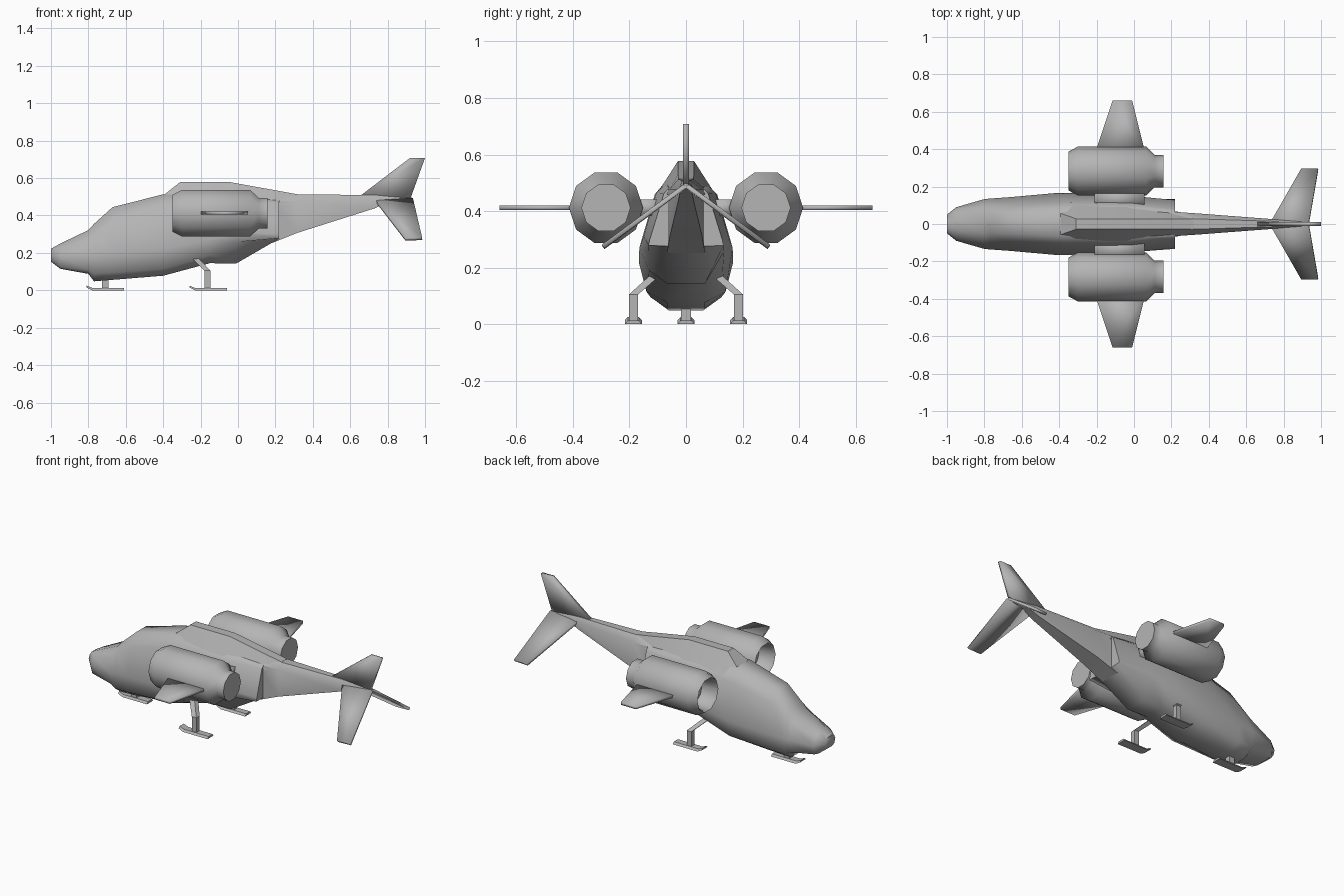
import bpy, bmesh
from math import radians, sin, cos, pi
from mathutils import Vector

if "Cube" in bpy.data.objects:
    bpy.data.objects.remove(bpy.data.objects["Cube"])

# Mid-grey paint shared by every part
GREY = bpy.data.materials.new("mid_grey")
GREY.diffuse_color = (.46, .46, .46, 1)
GREY.use_nodes = True
GREY.node_tree.nodes["Principled BSDF"].inputs["Base Color"].default_value = GREY.diffuse_color


def loft(name, rings, mirror=False, smooth=None):
    """Skin a list of equal-length closed rings, capping both ends."""
    bm = bmesh.new()
    vs = [[bm.verts.new(p) for p in r] for r in rings]
    n = len(vs[0])
    for a, b in zip(vs, vs[1:]):
        for i in range(n):
            j = (i + 1) % n
            bm.faces.new((a[i], a[j], b[j], b[i]))
    bm.faces.new(vs[0])
    bm.faces.new(vs[-1])
    bmesh.ops.recalc_face_normals(bm, faces=bm.faces)
    me = bpy.data.meshes.new(name)
    bm.to_mesh(me)
    bm.free()
    me.materials.append(GREY)
    ob = bpy.data.objects.new(name, me)
    bpy.context.collection.objects.link(ob)
    if mirror:
        m = ob.modifiers.new("Mirror", 'MIRROR')
        m.use_axis = (False, True, False)
    if smooth:
        bpy.ops.object.select_all(action='DESELECT')
        ob.select_set(True)
        bpy.context.view_layer.objects.active = ob
        bpy.ops.object.shade_smooth_by_angle(angle=radians(smooth))
    return ob


def section(x, *half):
    """Symmetric ring at x from half-profile (y, z) points, bottom to top."""
    return [(x, y, z) for y, z in half] + [(x, -y, z) for y, z in reversed(half)]


def plate(name, outline, t, mirror=False):
    """Flat panel of half-thickness t."""
    p = [Vector(v) for v in outline]
    n = (p[1] - p[0]).cross(p[2] - p[0]).normalized() * t
    return loft(name, [[v - n for v in p], [v + n for v in p]], mirror, 180)


def skid(name, x, y, mirror=False):
    """Landing skid with upturned tip and sloped sides."""
    rings = []
    for dx, z0, z1 in ((0, .015, .025), (.03, 0, .013), (.2, 0, .013)):
        rings.append([(x + dx, y - .03, z0), (x + dx, y + .03, z0),
                      (x + dx, y + .02, z1), (x + dx, y - .02, z1)])
    loft(name, rings, mirror)


# Fuselage: chin step, canopy slope and tapering rear shroud
loft("fuselage", [
    section(-1.0, (.02, .153), (.04, .163), (.05, .19), (.04, .21), (.02, .222)),
    section(-.95, (.045, .115), (.085, .125), (.09, .18), (.075, .225), (.03, .25)),
    section(-.80, (.06, .088), (.115, .11), (.133, .19), (.10, .28), (.05, .322)),
    section(-.77, (.06, .048), (.117, .09), (.136, .195), (.10, .30), (.05, .355)),
    section(-.67, (.067, .056), (.125, .095), (.143, .20), (.10, .37), (.05, .445)),
    section(-.40, (.067, .078), (.14, .115), (.167, .22), (.115, .44), (.065, .513)),
    section(-.15, (.067, .145), (.13, .19), (.165, .27), (.11, .46), (.07, .50)),
    section(-.01, (.067, .143), (.135, .258), (.15, .31), (.105, .465), (.07, .50)),
    section(.22, (.067, .276), (.133, .279), (.128, .30), (.078, .463), (.062, .48)),
], smooth=55)

# Raised spine over the engines, flowing into the tail
loft("spine_hump", [
    section(-.40, (.10, .45), (.06, .507)),
    section(-.31, (.108, .45), (.028, .578)),
    section(-.04, (.11, .45), (.028, .578)),
    section(.22, (.068, .46), (.028, .531)),
    section(.32, (.05, .45), (.026, .513)),
], smooth=30)

# Tail boom
loft("tail_boom", [
    section(.18, (.067, .252), (.067, .478), (.03, .50)),
    section(.32, (.058, .308), (.058, .478), (.028, .512)),
    section(.73, (.027, .438), (.027, .478), (.015, .51)),
    section(.80, (.02, .47), (.02, .49), (.01, .503)),
    section(.93, (.01, .484), (.01, .492), (.006, .497)),
], smooth=40)

# Tail fins
plate("vertical_fin", [(.66, 0, .51), (.92, 0, .708), (1.0, 0, .708), (.92, 0, .485)], .01)
plate("tail_fin", [(.73, .005, .486), (.895, .293, .272), (.985, .293, .275),
                   (.935, .005, .488)], .008, mirror=True)

# Ten-sided engine nacelle with hollow intake and straight nozzle
profile = [(-.25, .085), (-.34, .095), (-.35, .104), (-.30, .131),
           (.065, .131), (.11, .087), (.157, .087)]
loft("nacelle", [[(x, .283 + r * cos(i * pi / 5), .412 + r * sin(i * pi / 5))
                  for i in range(10)] for x, r in profile], True, 50)


# Pylons and stub wings
def rib(y, x0, x1, h):
    return [(x0, y, .412 - h), (x1, y, .412 - h), (x1, y, .412 + h), (x0, y, .412 + h)]


loft("nacelle_pylon", [rib(.08, -.21, .055, .03), rib(.19, -.21, .055, .03)], True, 180)
loft("stub_wing", [rib(.36, -.215, .065, .008), rib(.66, -.115, -.01, .008)], True, 180)


# Landing gear
def post(x, y, z, h):
    return [(x - h, y - h, z), (x + h, y - h, z), (x + h, y + h, z), (x - h, y + h, z)]


skid("nose_skid", -.81, 0)
loft("nose_strut", [post(-.71, 0, .008, .018), post(-.71, 0, .10, .018)])
skid("main_skid", -.26, .186, True)
loft("main_strut", [post(-.163, .186, .008, .016), post(-.163, .186, .105, .016),
                    post(-.23, .11, .172, .018)], True)
